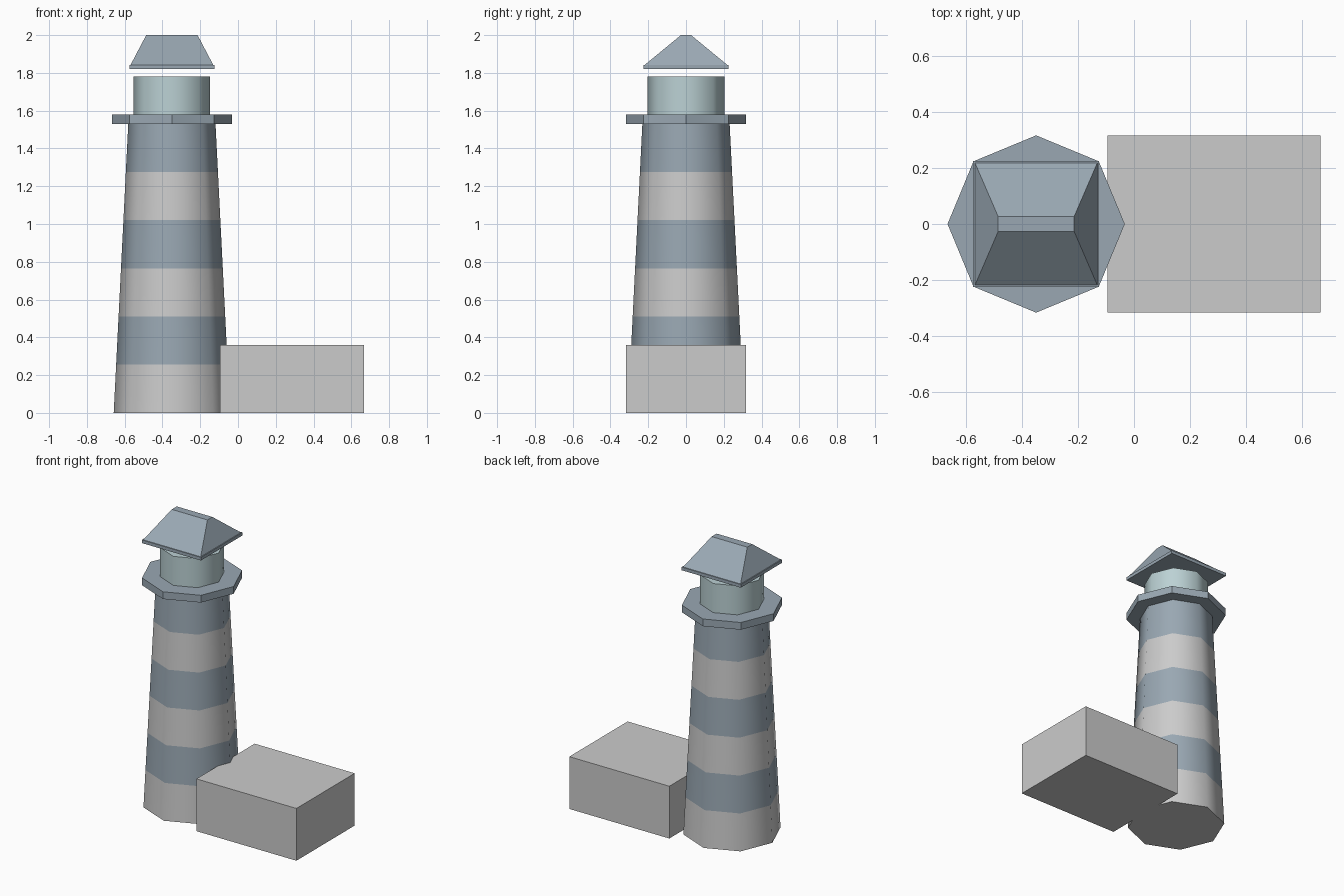
import bpy, bmesh, math

if "Cube" in bpy.data.objects:
    bpy.data.objects.remove(bpy.data.objects["Cube"])

CX = -0.35          # tower axis
SIDES = 8


def material(name, rgb):
    m = bpy.data.materials.new(name)
    m.diffuse_color = (*rgb, 1)
    m.use_nodes = True
    m.node_tree.nodes["Principled BSDF"].inputs["Base Color"].default_value = m.diffuse_color
    return m


slate = material("slate_blue", (0.32, 0.39, 0.45))
glass = material("pale_teal", (0.50, 0.64, 0.66))


def finish(obj, name, mat=None, smooth=False):
    obj.name = name
    if mat:
        obj.data.materials.append(mat)
    if smooth:
        bpy.ops.object.shade_smooth_by_angle(angle=math.radians(50))
    return obj


def drum(name, r0, r1, z0, z1, mat=None, smooth=True):
    # cone primitive, corners lie on the x and y axes
    bpy.ops.mesh.primitive_cone_add(vertices=SIDES, radius1=r0, radius2=r1,
                                    depth=z1 - z0, location=(CX, 0, (z0 + z1) / 2))
    return finish(bpy.context.object, name, mat, smooth)


def block(name, x0, x1, y, z0, z1, mat=None):
    bpy.ops.mesh.primitive_cube_add(size=1, location=((x0 + x1) / 2, 0, (z0 + z1) / 2))
    obj = bpy.context.object
    obj.scale = (x1 - x0, 2 * y, z1 - z0)
    bpy.ops.object.transform_apply(location=False, rotation=False, scale=True)
    return finish(obj, name, mat)


# tapered tower in six alternating bands
H, R0, R1, N = 1.53, 0.308, 0.231, 6
for i in range(N):
    a, b = i / N, (i + 1) / N
    drum(f"tower_band_{i + 1}", R0 + (R1 - R0) * a, R0 + (R1 - R0) * b,
         H * a, H * b, slate if i % 2 else None)

# gallery deck and lantern room
drum("gallery", 0.317, 0.317, 1.53, 1.58, slate, smooth=False)
drum("lantern", 0.203, 0.203, 1.58, 1.78, glass)

# hipped roof: eaves slab and a block tapered to a flat ridge
block("roof_eaves", CX - 0.225, CX + 0.225, 0.225, 1.82, 1.842, slate)
roof = block("roof", CX - 0.219, CX + 0.219, 0.219, 1.842, 2.0, slate)
for v in roof.data.vertices:
    if v.co.z > 0:
        v.co.x = math.copysign(0.136, v.co.x)
        v.co.y = math.copysign(0.027, v.co.y)

# keeper's house
block("house", -0.095, 0.667, 0.317, 0, 0.36)
